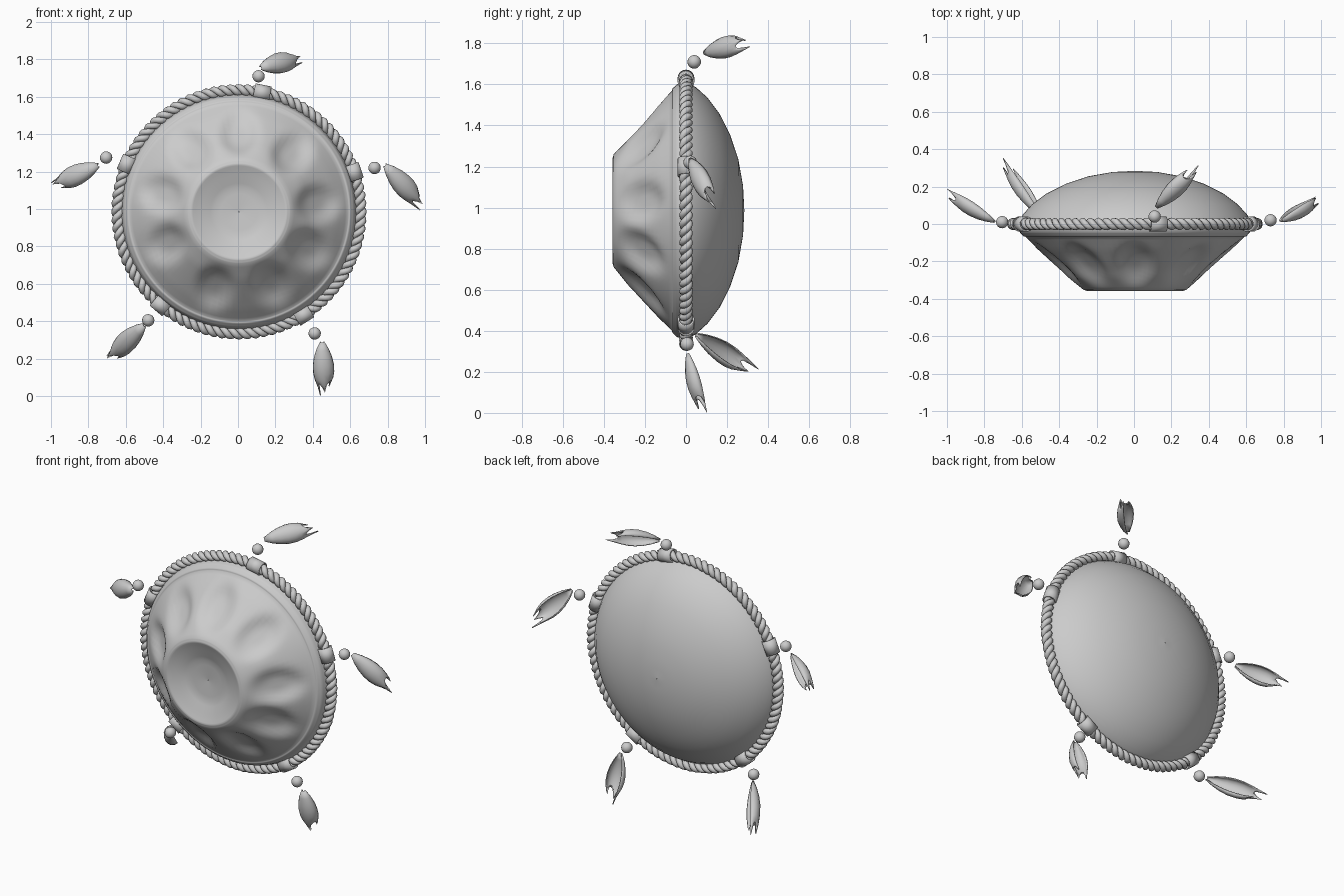
import bpy, bmesh
from math import sin, cos, pi, radians, exp
from mathutils import Vector

if "Cube" in bpy.data.objects:
    bpy.data.objects.remove(bpy.data.objects["Cube"])

CENTRE = Vector((0.005, 0, 0.985))
ROPE_R = 0.65

grey = bpy.data.materials.new("plain grey")
grey.use_nodes = True
grey.diffuse_color = (0.6, 0.6, 0.6, 1)
grey.node_tree.nodes["Principled BSDF"].inputs["Base Color"].default_value = (0.6, 0.6, 0.6, 1)


def polar(r, a, y=0.0):
    """Point on the upright disc."""
    return CENTRE + Vector((r * cos(a), y, r * sin(a)))


def finish(obj, name, angle=40):
    obj.name = name
    obj.data.materials.clear()
    obj.data.materials.append(grey)
    bpy.ops.object.select_all(action='DESELECT')
    obj.select_set(True)
    bpy.context.view_layer.objects.active = obj
    bpy.ops.object.shade_smooth_by_angle(angle=radians(angle))
    return obj


def from_bmesh(bm, name, angle=40):
    bmesh.ops.remove_doubles(bm, verts=bm.verts, dist=1e-5)
    bmesh.ops.recalc_face_normals(bm, faces=bm.faces)
    mesh = bpy.data.meshes.new(name)
    bm.to_mesh(mesh)
    bm.free()
    obj = bpy.data.objects.new(name, mesh)
    bpy.context.collection.objects.link(obj)
    return finish(obj, name, angle)


def skin(bm, rows, closed):
    """Join rows of points with quads."""
    grid = [[bm.verts.new(p) for p in row] for row in rows]
    n = len(grid[0])
    for a, b in zip(grid, grid[1:]):
        for j in range(n if closed else n - 1):
            k = (j + 1) % n
            bm.faces.new((a[j], a[k], b[k], b[j]))


def sample(profile, steps):
    """Evenly subdivide each span of a profile."""
    pts = []
    for (r0, y0), (r1, y1) in zip(profile, profile[1:]):
        pts += [(r0 + (r1 - r0) * i / steps, y0 + (y1 - y0) * i / steps) for i in range(steps)]
    return pts + [profile[-1]]


# Drum body: dished centre, sloping front with nine dents, domed back
DENTS = [radians(d) for d in (6, 48, 90, 128, 167, 204, 252, 294, 332)]
FRONT = [(0.002, -0.305), (0.13, -0.315), (0.22, -0.345), (0.255, -0.358), (0.275, -0.352),
         (0.36, -0.285), (0.44, -0.21), (0.52, -0.135), (0.585, -0.068), (0.595, -0.066),
         (0.615, -0.045), (0.63, 0)]
BACK = [(0.63, 0), (0.6, 0.05), (0.55, 0.105), (0.47, 0.165), (0.37, 0.215),
        (0.25, 0.255), (0.12, 0.278), (0.002, 0.284)]


def dent(r, a):
    depth = 0
    for d in DENTS:
        across = r * sin(a - d) / 0.10
        along = (r - 0.43) / 0.115
        if cos(a - d) > 0:
            depth += 0.036 * exp(-(across ** 2 + along ** 2) ** 2 * 1.6)
    return depth


SEGMENTS = 108
angles = [2 * pi * i / SEGMENTS for i in range(SEGMENTS)]
rows = []
for r, y in sample(FRONT, 4):
    row = []
    for a in angles:
        d = dent(r, a) if 0.28 < r < 0.58 else 0
        row.append(polar(r - 0.6 * d, a, y + 0.8 * d))
    rows.append(row)
rows += [[polar(r, a, y) for a in angles] for r, y in sample(BACK, 2)[1:]]
bm = bmesh.new()
skin(bm, rows, True)
from_bmesh(bm, "drum_body", 50)

# Twisted rope of two strands around the rim
TWISTS, STEPS = 46, 12
for s in range(2):
    curve = bpy.data.curves.new("rope_strand", 'CURVE')
    curve.dimensions = '3D'
    curve.bevel_depth = 0.0175
    curve.bevel_resolution = 2
    spline = curve.splines.new('POLY')
    total = TWISTS * STEPS
    spline.points.add(total - 1)
    for i, pt in enumerate(spline.points):
        a = 2 * pi * i / total
        t = a * TWISTS + s * pi
        pt.co = (*polar(ROPE_R + 0.016 * cos(t), a, 0.016 * sin(t)), 1)
    spline.use_cyclic_u = True
    strand = bpy.data.objects.new("rope_strand", curve)
    bpy.context.collection.objects.link(strand)
    bpy.ops.object.select_all(action='DESELECT')
    strand.select_set(True)
    bpy.context.view_layer.objects.active = strand
    bpy.ops.object.convert(target='MESH')
    finish(bpy.context.object, "rope_strand_%d" % (s + 1), 60)


def cuff(name, a):
    """Short sleeve clasping the rope."""
    tangent = Vector((-sin(a), 0, cos(a)))
    bpy.ops.mesh.primitive_cylinder_add(vertices=20, radius=0.041, depth=0.088, end_fill_type='NOTHING',
                                        location=polar(ROPE_R, a))
    obj = bpy.context.object
    obj.rotation_euler = tangent.to_track_quat('Z', 'Y').to_euler()
    wall = obj.modifiers.new("wall", 'SOLIDIFY')
    wall.thickness = 0.008
    finish(obj, name)


def bead(name, at):
    bpy.ops.mesh.primitive_uv_sphere_add(segments=16, ring_count=10, radius=0.033, location=at)
    finish(bpy.context.object, name, 60)


def petal(name, base, tip):
    """Cupped feather with a notched tip, open towards the back."""
    base, tip = Vector(base), Vector(tip)
    axis = (tip - base).normalized()
    length = (tip - base).length
    open_dir = Vector((0, 1, -0.3))
    open_dir = (open_dir - axis * open_dir.dot(axis)).normalized()
    side = axis.cross(open_dir)
    widths = [0.012, 0.034, 0.049, 0.057, 0.057, 0.05, 0.04, 0.03]
    n, across = len(widths) - 1, 10
    rows = []
    for i, w in enumerate(widths):
        row = []
        for j in range(across + 1):
            s = 2 * j / across - 1
            t = i / n
            # ragged end: points at the middle and one edge
            reach = 1 - t ** 4 * (0.2 * abs(sin(s * pi)) + 0.08 * (s + 1))
            phi = s * radians(120)
            row.append(base + axis * (length * t * reach)
                       + side * (w * sin(phi)) - open_dir * (0.8 * w * cos(phi)))
        rows.append(row)
    bm = bmesh.new()
    skin(bm, rows, False)
    obj = from_bmesh(bm, name, 45)
    wall = obj.modifiers.new("wall", 'SOLIDIFY')
    wall.thickness = 0.006


# Five hanging charms: cuff angle, bead centre, petal base and tip
CHARMS = {
    "top": (79, (0.11, 0.04, 1.71), (0.12, 0.09, 1.755), (0.34, 0.31, 1.81)),
    "left": (19, (0.73, 0.02, 1.22), (0.785, 0.02, 1.235), (0.995, 0.14, 1.01)),
    "lower_left": (-58, (0.41, 0.005, 0.335), (0.45, 0.01, 0.29), (0.465, 0.09, 0)),
    "lower_right": (230, (-0.48, 0.01, 0.405), (-0.5, 0.05, 0.38), (-0.7, 0.34, 0.19)),
    "right": (157, (-0.705, 0.01, 1.275), (-0.745, 0.015, 1.235), (-1.0, 0.17, 1.12)),
}
for key, (deg, ball, base, tip) in CHARMS.items():
    cuff(key + "_cuff", radians(deg))
    bead(key + "_bead", ball)
    petal(key + "_petal", base, tip)
